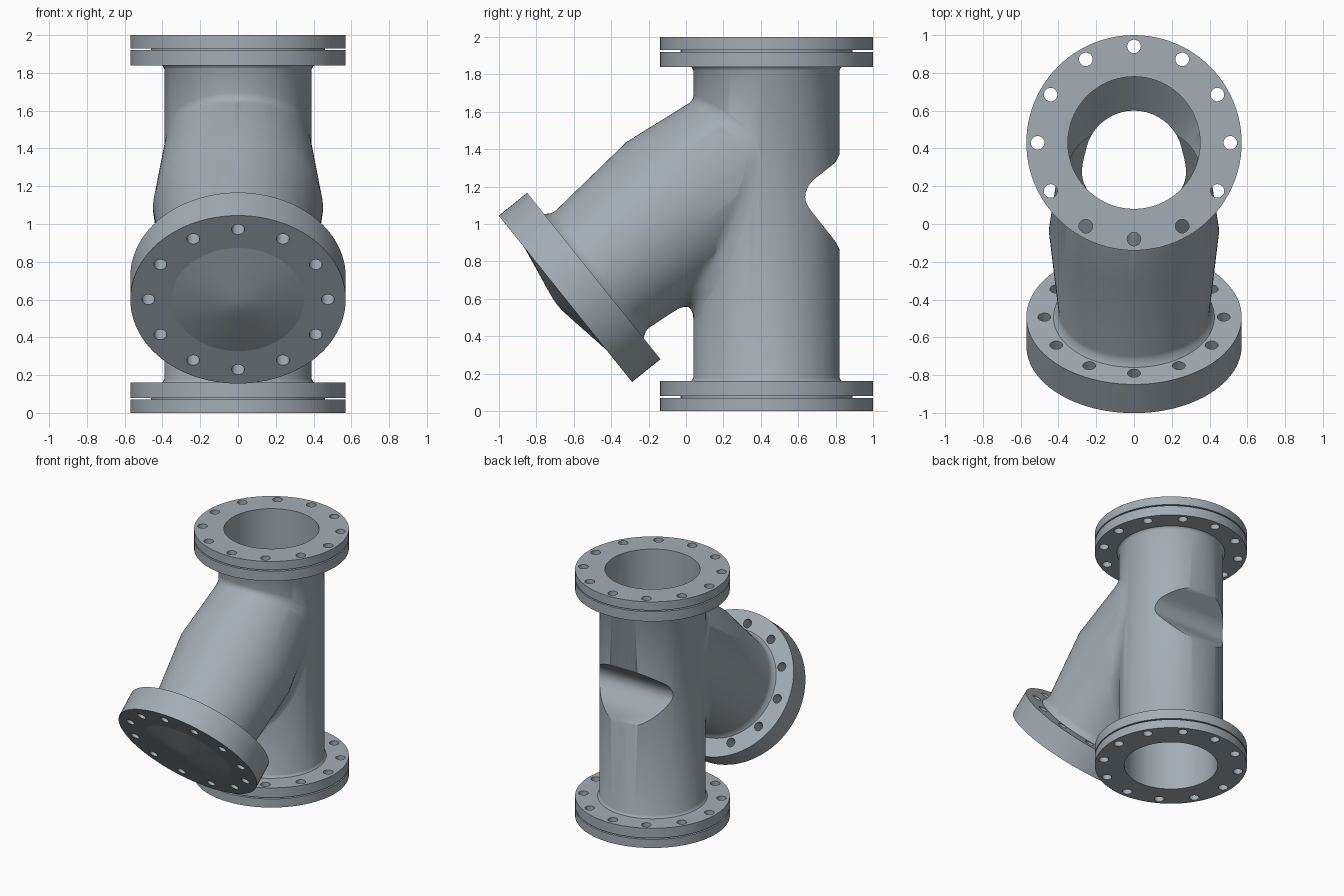
import bpy, bmesh, math
from mathutils import Matrix, Vector

if "Cube" in bpy.data.objects:
    bpy.data.objects.remove(bpy.data.objects["Cube"], do_unlink=True)

SEG = 96
PIPE_Y, PIPE_R = 0.43, 0.39
MAIN = Matrix.Translation((0, PIPE_Y, 0))
TOP = Matrix.Translation((0, PIPE_Y, 2)) @ Matrix.Diagonal((1, 1, -1, 1))
BRANCH = Matrix.Translation((0, -0.645, 0.60)) @ Matrix.Rotation(math.radians(-51.3), 4, 'X')

steel = bpy.data.materials.new("blue_grey_steel")
steel.use_nodes = True
colour = (0.37, 0.42, 0.46, 1)
steel.diffuse_color = colour
steel.node_tree.nodes["Principled BSDF"].inputs["Base Color"].default_value = colour


def finish(name, bm):
    bmesh.ops.recalc_face_normals(bm, faces=bm.faces)
    mesh = bpy.data.meshes.new(name)
    bm.to_mesh(mesh)
    bm.free()
    mesh.materials.append(steel)
    obj = bpy.data.objects.new(name, mesh)
    bpy.context.collection.objects.link(obj)
    return obj


def add_solid(bm, profile, matrix, seg=SEG):
    """Capped round solid from (height, radius, optional y shift) rings."""
    rings = []
    for h, r, *shift in profile:
        dy = shift[0] if shift else 0
        rings.append([bm.verts.new(matrix @ Vector((r * math.cos(t), r * math.sin(t) + dy, h)))
                      for t in (2 * math.pi * i / seg for i in range(seg))])
    for a, b in zip(rings, rings[1:]):
        for i in range(seg):
            j = (i + 1) % seg
            bm.faces.new((a[i], a[j], b[j], b[i]))
    bm.faces.new(rings[0])
    bm.faces.new(rings[-1])


def solid(name, profile, matrix):
    bm = bmesh.new()
    add_solid(bm, profile, matrix)
    return finish(name, bm)


def combine(obj, other, operation):
    mod = obj.modifiers.new("combine", 'BOOLEAN')
    mod.operation, mod.solver, mod.object = operation, 'EXACT', other
    select(obj)
    bpy.ops.object.modifier_apply(modifier=mod.name)
    bpy.data.objects.remove(other, do_unlink=True)


def select(obj):
    bpy.ops.object.select_all(action='DESELECT')
    obj.select_set(True)
    bpy.context.view_layer.objects.active = obj


def smooth(obj):
    select(obj)
    bpy.ops.object.shade_smooth_by_angle(angle=math.radians(32))


def flange(name, profile, matrix, circle, hole, bore=None):
    """Round flange with twelve bolt holes and an optional centre bore."""
    obj = solid(name, profile, matrix)
    bm = bmesh.new()
    for i in range(12):
        t = math.radians(30 * i)
        place = Matrix.Translation((circle * math.cos(t), circle * math.sin(t), 0))
        add_solid(bm, [(-0.1, hole), (0.3, hole)], matrix @ place, 24)
    if bore:
        add_solid(bm, [(-0.1, bore), (0.3, bore)], matrix)
    combine(obj, finish("bolt_cutter", bm), 'DIFFERENCE')
    smooth(obj)


# Body: straight pipe joined to the slanted branch
body = solid("valve_body", [(0, 0.39), (0.15, 0.39), (0.155, 0.41), (0.165, 0.398), (0.18, PIPE_R),
                            (1.82, PIPE_R), (1.835, 0.398), (1.845, 0.41), (1.85, 0.39), (2, 0.39)], MAIN)
branch_profile = [(0.05, 0.30), (0.19, 0.43), (0.205, 0.418), (0.225, 0.406),
                  (0.25, 0.40), (0.78, 0.45), (1.40, 0.375)]
combine(body, solid("branch", branch_profile, BRANCH), 'UNION')

# Hollow inside: waisted bore and branch chamber
combine(body, solid("bore_cutter", [(-0.1, 0.35), (0.86, 0.35), (1.06, 0.27, -0.08), (1.10, 0.26, -0.09),
                                    (1.21, 0.26, -0.09), (1.37, 0.35), (2.1, 0.35)], MAIN), 'DIFFERENCE')
combine(body, solid("chamber_cutter", [(0.20, 0.36), (0.78, 0.405), (1.25, 0.34)], BRANCH), 'DIFFERENCE')

# Rounded notch across the back
notch = [(0.95, 1.46), (0.835, 1.40), (0.818, 1.365), (0.80, 1.33), (0.68, 1.235), (0.655, 1.205),
         (0.64, 1.17), (0.637, 1.146), (0.64, 1.12), (0.655, 1.09), (0.68, 1.057),
         (0.80, 0.905), (0.818, 0.87), (0.835, 0.83), (0.95, 0.70)]
bm = bmesh.new()
face = bm.faces.new([bm.verts.new((-0.6, y, z)) for y, z in notch])
grown = bmesh.ops.extrude_face_region(bm, geom=[face])
bmesh.ops.translate(bm, vec=(1.2, 0, 0),
                    verts=[g for g in grown["geom"] if isinstance(g, bmesh.types.BMVert)])
combine(body, finish("notch_cutter", bm), 'DIFFERENCE')
smooth(body)


# Fillet where the branch meets the pipe
def branch_point(t, a):
    for (a0, r0), (a1, r1) in zip(branch_profile, branch_profile[1:]):
        if a0 <= a <= a1:
            r = r0 + (r1 - r0) * (a - a0) / (a1 - a0)
    return BRANCH @ Vector((r * math.cos(t), r * math.sin(t), a))


def from_axis(p):
    return Vector((p.x, p.y - PIPE_Y, 0))


bm = bmesh.new()
sections = []
for i in range(SEG):
    t = 2 * math.pi * i / SEG
    a = 0.3
    while a < 1.39 and from_axis(branch_point(t, a)).length > PIPE_R:
        a += 0.002
    hit = branch_point(t, a)
    out = BRANCH.to_3x3() @ Vector((math.cos(t), math.sin(t), 0))
    reach = 0.08 - 0.06 * out.z
    start = branch_point(t, a - reach)
    end = hit + out * reach * 1.2
    radial = from_axis(end)
    end += radial.normalized() * (PIPE_R - radial.length)
    curve = [start * (1 - s) ** 2 + hit * 2 * s * (1 - s) + end * s * s
             for s in (k / 6 for k in range(7))]
    curve.append(hit - from_axis(hit).normalized() * 0.01)
    sections.append([bm.verts.new(p) for p in curve])
for i, a in enumerate(sections):
    b = sections[(i + 1) % SEG]
    for k in range(len(a)):
        m = (k + 1) % len(a)
        bm.faces.new((a[k], a[m], b[m], b[k]))
smooth(finish("branch_fillet", bm))

# Paired end flanges with a narrow gap
pair = [(0, 0.57), (0.07, 0.57), (0.07, 0.46), (0.08, 0.46), (0.08, 0.57), (0.16, 0.57)]
flange("bottom_flange", pair, MAIN, 0.51, 0.036, 0.385)
flange("top_flange", pair, TOP, 0.51, 0.036, 0.385)

# Blind branch flange and its shallow domed cover
flange("branch_flange", [(0, 0.57), (0.195, 0.57)], BRANCH, 0.475, 0.034)
smooth(solid("branch_cover_dome", [(0.02, 0.35), (0, 0.35), (-0.022, 0.22), (-0.043, 0.10),
                                   (-0.052, 0.04), (-0.054, 0.01)], BRANCH))
